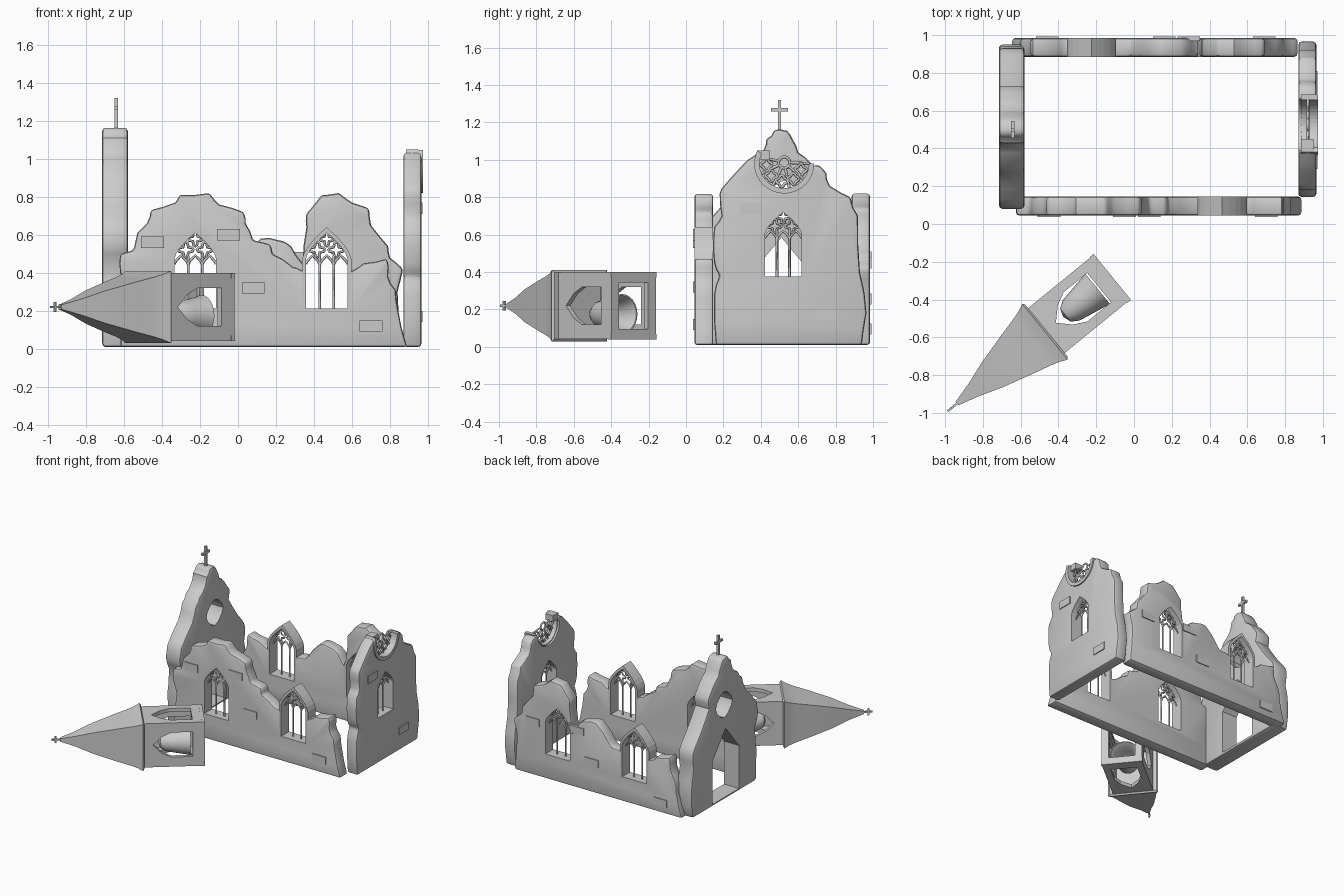
import bpy, bmesh, math, random
from mathutils import Matrix, Vector

random.seed(4)
cube = bpy.data.objects.get("Cube")
if cube:
    bpy.data.objects.remove(cube, do_unlink=True)

stone = bpy.data.materials.new("pale_stone")
stone.use_nodes = True
stone.diffuse_color = (0.6, 0.6, 0.6, 1)
stone.node_tree.nodes["Principled BSDF"].inputs["Base Color"].default_value = (0.6, 0.6, 0.6, 1)

PLACE = {"x": lambda u, v, d: (d, u, v),
         "y": lambda u, v, d: (u, d, v),
         "z": lambda u, v, d: (u, v, d)}


def finish(bm, name):
    bmesh.ops.recalc_face_normals(bm, faces=bm.faces)
    mesh = bpy.data.meshes.new(name)
    bm.to_mesh(mesh)
    bm.free()
    mesh.materials.append(stone)
    ob = bpy.data.objects.new(name, mesh)
    bpy.context.collection.objects.link(ob)
    return ob


def prism(name, pts, axis, a, b):
    """Extrude a flat outline along an axis from a to b."""
    bm = bmesh.new()
    face = bm.faces.new([bm.verts.new(PLACE[axis](u, v, a)) for u, v in pts])
    ext = bmesh.ops.extrude_face_region(bm, geom=[face])["geom"]
    shift = Vector(PLACE[axis](0, 0, b - a))
    bmesh.ops.translate(bm, verts=[e for e in ext if isinstance(e, bmesh.types.BMVert)], vec=shift)
    return finish(bm, name)


def block(name, lo, hi):
    pts = [(lo[0], lo[1]), (hi[0], lo[1]), (hi[0], hi[1]), (lo[0], hi[1])]
    return prism(name, pts, "z", lo[2], hi[2])


def bake(ob):
    """Apply the modifiers, or turn a curve into a mesh."""
    bpy.context.view_layer.update()
    mesh = bpy.data.meshes.new_from_object(ob.evaluated_get(bpy.context.evaluated_depsgraph_get()))
    name = ob.name
    world = ob.matrix_world.copy()
    bpy.data.objects.remove(ob, do_unlink=True)
    new = bpy.data.objects.new(name, mesh)
    new.matrix_world = world
    bpy.context.collection.objects.link(new)
    return new


def cut(ob, cutters):
    for c in cutters:
        m = ob.modifiers.new("cut", "BOOLEAN")
        m.operation, m.solver, m.object = "DIFFERENCE", "EXACT", c
    ob = bake(ob)
    for c in cutters:
        bpy.data.objects.remove(c, do_unlink=True)
    return ob


def smooth(ob, angle=35):
    bpy.ops.object.select_all(action="DESELECT")
    ob.select_set(True)
    bpy.context.view_layer.objects.active = ob
    bpy.ops.object.shade_smooth_by_angle(angle=math.radians(angle))


def wall(name, pts, axis, a, b, cutters):
    """Worn wall slab: outline roughened, edges rounded, openings cut."""
    rough = []
    for (u, v), (u2, v2) in zip(pts, pts[1:] + pts[:1]):
        rough.append((u, v))
        if max(v, v2) > 0.1:
            j = 0.007
            rough.append(((u + u2) / 2 + random.uniform(-j, j), (v + v2) / 2 + random.uniform(-j, j)))
    ob = prism(name, rough, axis, a, b)
    m = ob.modifiers.new("round", "BEVEL")
    m.width, m.segments, m.limit_method, m.angle_limit = 0.018, 2, "ANGLE", math.radians(50)
    ob = cut(bake(ob), cutters)
    smooth(ob)
    return ob


def arch(c, w, z0, spring, apex, n=5):
    """Pointed arch outline."""
    right = []
    for i in range(n + 1):
        t = i / n
        right.append((w * (1 - t ** 1.5), spring + (apex - spring) * t))
    left = [(-u, v) for u, v in reversed(right[:-1])]
    return [(c + u, v) for u, v in [(w, z0)] + right + left + [(-w, z0)]]


def ring(c, z, r, lobe=0.0, a0=0, a1=360, n=24):
    pts = []
    for i in range(n + 1):
        t = math.radians(a0 + (a1 - a0) * i / n)
        q = r + lobe * math.cos(4 * t)
        pts.append((c + q * math.cos(t), z + q * math.sin(t)))
    return pts


def bars(name, lines, axis, d, r):
    """Thin stone ribs that follow a set of lines."""
    cu = bpy.data.curves.new(name, "CURVE")
    cu.dimensions, cu.bevel_depth, cu.bevel_resolution, cu.use_fill_caps = "3D", r, 0, True
    cu.materials.append(stone)
    for line in lines:
        sp = cu.splines.new("POLY")
        sp.points.add(len(line) - 1)
        for p, (u, v) in zip(sp.points, line):
            p.co = (*PLACE[axis](u, v, d), 1)
    ob = bpy.data.objects.new(name, cu)
    bpy.context.collection.objects.link(ob)
    return bake(ob)


def window(name, axis, c, z0, a, b, w=0.13, h=0.44):
    """Arched frame with three lancets and quatrefoils; returns the wall cutter."""
    sp, top = z0 + h * 0.62, z0 + h
    frame = prism(name + "_frame", arch(c, w, z0, sp, top), axis, a, b)
    cut(frame, [prism("hole", arch(c, w - 0.02, z0 + 0.012, sp, top - 0.03), axis, a - 0.1, b + 0.1)])
    k = w / 0.13
    lines = [ring(c + u * k, z0 + v, r * k, 0.011 * k)
             for u, v, r in [(-0.05, h * .73, .03), (0.05, h * .73, .03), (0, h * .86, .028)]]
    for u in (-0.037 * k, 0.037 * k):
        lines.append([(c + u, z0), (c + u, z0 + h * 0.66)])
    for u in (-0.074 * k, 0, 0.074 * k):
        lines.append(arch(c + u, 0.035 * k, z0 + h * 0.55, z0 + h * 0.56, z0 + h * 0.66)[1:-1])
    bars(name + "_tracery", lines, axis, (a + b) / 2, 0.007)
    return prism("cutter", arch(c, w - 0.004, z0 + 0.004, sp, top - 0.004), axis, a - 0.1, b + 0.1)


# Long walls
front = [(-.62, .01), (.89, .01), (.84, .22), (.83, .31), (.79, .38), (.785, .475), (.66, .45),
         (.6, .41), (.34, .41), (.29, .43), (.18, .5), (.17, .55), (.08, .57), (.04, .66),
         (.03, .72), (-.1, .76), (-.15, .82), (-.31, .81), (-.33, .77), (-.46, .73), (-.48, .66),
         (-.53, .61), (-.55, .52), (-.62, .5), (-.62, .4), (-.59, .3)]
back = [(-.65, .01), (.86, .01), (.84, .3), (.87, .42), (.8, .48), (.79, .54), (.7, .65), (.69, .74),
        (.6, .77), (.53, .82), (.44, .81), (.36, .71), (.36, .64), (.34, .45), (.28, .54), (.2, .575),
        (.12, .58), (.04, .5), (-.02, .42), (-.1, .41), (-.36, .41), (-.42, .45), (-.54, .48),
        (-.55, .38), (-.59, .3), (-.6, .22)]
for name, pts, a, b in [("front", front, .045, .145), ("back", back, .885, .985)]:
    holes = [window(f"{name}_window_{i}", "y", c, .2, a, b) for i, c in enumerate((-.225, .467))]
    wall(name + "_wall", pts, "y", a, b, holes)

# East gable wall with a broken rose window
east = [(.16, .01), (.94, .01), (.965, .18), (.93, .4), (.92, .7), (.88, .8), (.77, .86), (.75, .93),
        (.71, .97), (.4, .98), (.38, 1.04), (.33, 1.0), (.21, .87), (.18, .82), (.19, .7), (.15, .64),
        (.15, .45), (.18, .38), (.15, .28)]
rose_hole = prism("rose_hole", ring(.525, .98, .14)[:-1], "x", .7, 1.1)
wall("east_wall", east, "x", .87, .965,
     [window("east_window", "x", .52, .365, .87, .965, .118, .385), rose_hole])
rim = ring(.525, .98, .16, 0, 155, 360) + ring(.525, .98, .132, 0, 360, 155)
prism("rose_rim", rim, "x", .885, .975)
lines = [ring(.525, .985, .03)]
for a in range(165, 361, 39):
    t = math.radians(a)
    u, v = math.cos(t), math.sin(t)
    lines.append([(.525 + .03 * u, .985 + .03 * v), (.525 + .135 * u, .98 + .135 * v)])
    if a < 330:
        t += math.radians(19)
        lines.append(ring(.525 + .095 * math.cos(t), .98 + .095 * math.sin(t), .026, .005))
bars("rose_tracery", lines, "x", .92, .008)
block("rose_top_stone", (.885, .38, 1.0), (.95, .45, 1.05))

# West gable wall with doorway, round opening and cross
west = [(.11, .01), (.93, .01), (.95, .2), (.92, .4), (.93, .52), (.89, .59), (.78, .73), (.72, .82),
        (.73, .9), (.67, .98), (.6, 1.04), (.57, 1.11), (.54, 1.155), (.47, 1.16), (.43, 1.11),
        (.41, 1.04), (.34, .98), (.29, .92), (.24, .8), (.16, .72), (.1, .65), (.08, .56), (.12, .45),
        (.1, .25)]
door = prism("door_hole", [(.34, .03), (.68, .03), (.68, .38), (.51, .585), (.34, .38)], "x", -1, -.4)
eye = prism("eye_hole", ring(.53, .785, .1, .006, n=16)[:-1], "x", -1, -.4)
wall("west_wall", west, "x", -.715, -.58, [door, eye])
block("cross_post", (-.65, .491, 1.15), (-.632, .509, 1.32))
block("cross_arm", (-.65, .455, 1.258), (-.632, .545, 1.276))

# Raised bricks
for i, (x, z) in enumerate([(.08, .32), (-.45, .56), (.7, .12), (-.05, .6)]):
    block(f"front_brick_{i}", (x - .06, .037, z - .03), (x + .06, .06, z + .03))
    block(f"back_brick_{i}", (.18 - x, .97, z * .8 - .03), (.3 - x, .992, z * .8 + .03))
for i, (y, z) in enumerate([(.35, .74), (.75, .17)]):
    block(f"east_brick_{i}", (.95, y - .06, z - .03), (.972, y + .06, z + .03))

# Fallen bell tower, built along its own x axis and then laid in place
lay = Matrix.Translation((-.115, -.28, .22)) @ Matrix.Rotation(math.radians(219.2), 4, "Z")
opening = [(.09, -.1), (.25, -.1), (.32, -.065), (.385, 0), (.32, .065), (.25, .1), (.09, .1)]
tower = block("belfry", (0, -.153, -.178), (.46, .153, .178))
tower = cut(tower, [block("core", (.03, -.123, -.148), (.43, .123, .148)),
                    prism("side_holes", opening, "y", -.5, .5),
                    prism("top_holes", opening, "z", -.5, .5),
                    block("end_hole", (-.1, -.1, -.125), (.1, .1, .125))])
parts = [tower]
for s in (-1, 1):
    parts.append(block("belfry_band", (.0, -.157, s * .165 - .015), (.025, .157, s * .165 + .015)))

# Flared four-sided spire
bm = bmesh.new()
rings = []
for x, r in [(.45, .178), (.46, .19), (.5, .172), (.55, .157), (.65, .132), (.82, .086), (.95, .042), (1.06, .012)]:
    rings.append([bm.verts.new((x, r * sy, r * sz)) for sy, sz in ((1, 1), (-1, 1), (-1, -1), (1, -1))])
for lo, hi in zip(rings, rings[1:]):
    for i in range(4):
        bm.faces.new((lo[i], lo[i - 1], hi[i - 1], hi[i]))
bm.faces.new(rings[0])
bm.faces.new(rings[-1])
parts.append(finish(bm, "spire"))
parts.append(block("spire_cross_post", (1.05, -.006, -.006), (1.125, .006, .006)))
parts.append(block("spire_cross_arm", (1.088, -.006, -.026), (1.1, .006, .026)))

# Bell lying inside the belfry
bm = bmesh.new()
profile = [(.1, .108), (.13, .098), (.2, .085), (.28, .07), (.32, .045), (.335, 0)]
profile += [(.31, .035), (.27, .058), (.19, .074), (.12, .088), (.1, .1)]
vs = [bm.verts.new((x, r, 0)) for x, r in profile]
es = [bm.edges.new((a, b)) for a, b in zip(vs, vs[1:] + vs[:1])]
bmesh.ops.spin(bm, geom=vs + es, cent=(0, 0, 0), axis=(1, 0, 0), angle=math.tau, steps=24, use_merge=True)
bmesh.ops.remove_doubles(bm, verts=bm.verts, dist=0.0005)
bell = finish(bm, "bell")
bell.matrix_world = Matrix.Translation((0, 0, -.045))
smooth(bell)
for p in parts + [bell]:
    p.matrix_world = lay @ p.matrix_world
for p in parts:
    if p.name == "spire":
        smooth(p, 25)
